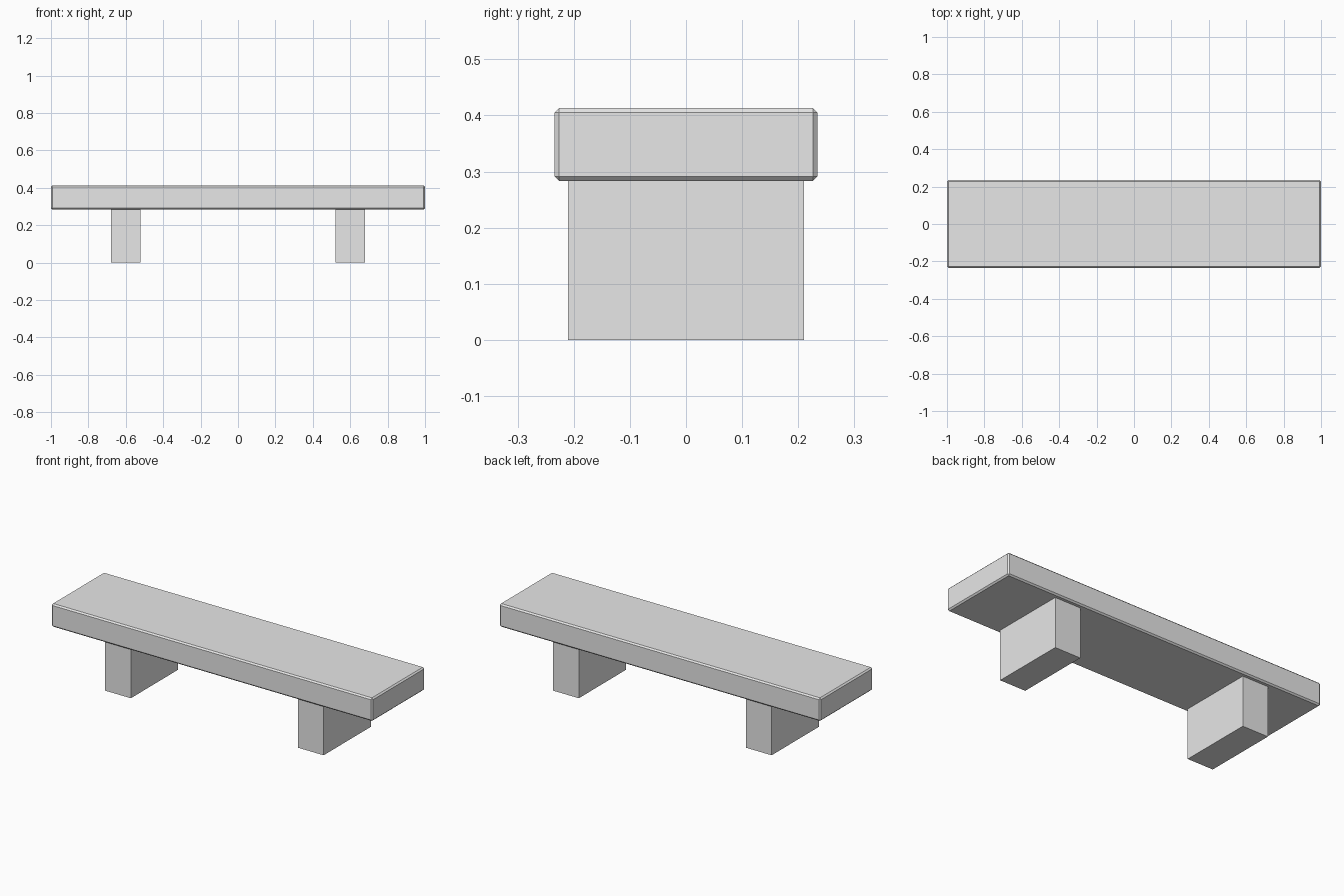
import bpy

cube = bpy.data.objects.get("Cube")
if cube:
    bpy.data.objects.remove(cube, do_unlink=True)

# Single stone colour
stone = bpy.data.materials.new("light_grey_stone")
stone.use_nodes = True
colour = (0.8, 0.8, 0.8, 1)
stone.diffuse_color = colour
stone.node_tree.nodes["Principled BSDF"].inputs["Base Color"].default_value = colour


def block(name, size, centre_x, bottom, bevel=0):
    """Add a box standing at the given height, with optional chamfered edges."""
    bpy.ops.mesh.primitive_cube_add(size=1, location=(centre_x, 0, bottom + size[2] / 2))
    obj = bpy.context.object
    obj.name = name
    obj.scale = size
    bpy.ops.object.transform_apply(location=False, rotation=False, scale=True)
    obj.data.materials.append(stone)
    if bevel:
        mod = obj.modifiers.new("chamfer", 'BEVEL')
        mod.width = bevel
        mod.segments = 1
    return obj


LEG_HEIGHT = 0.283

# Seat slab with chamfered edges
block("seat", (2, 0.468, 0.13), 0, LEG_HEIGHT, bevel=0.008)

# Two block legs
for side, sign in (("left", 1), ("right", -1)):
    block(side + "_leg", (0.16, 0.42, LEG_HEIGHT), sign * 0.6, 0)
